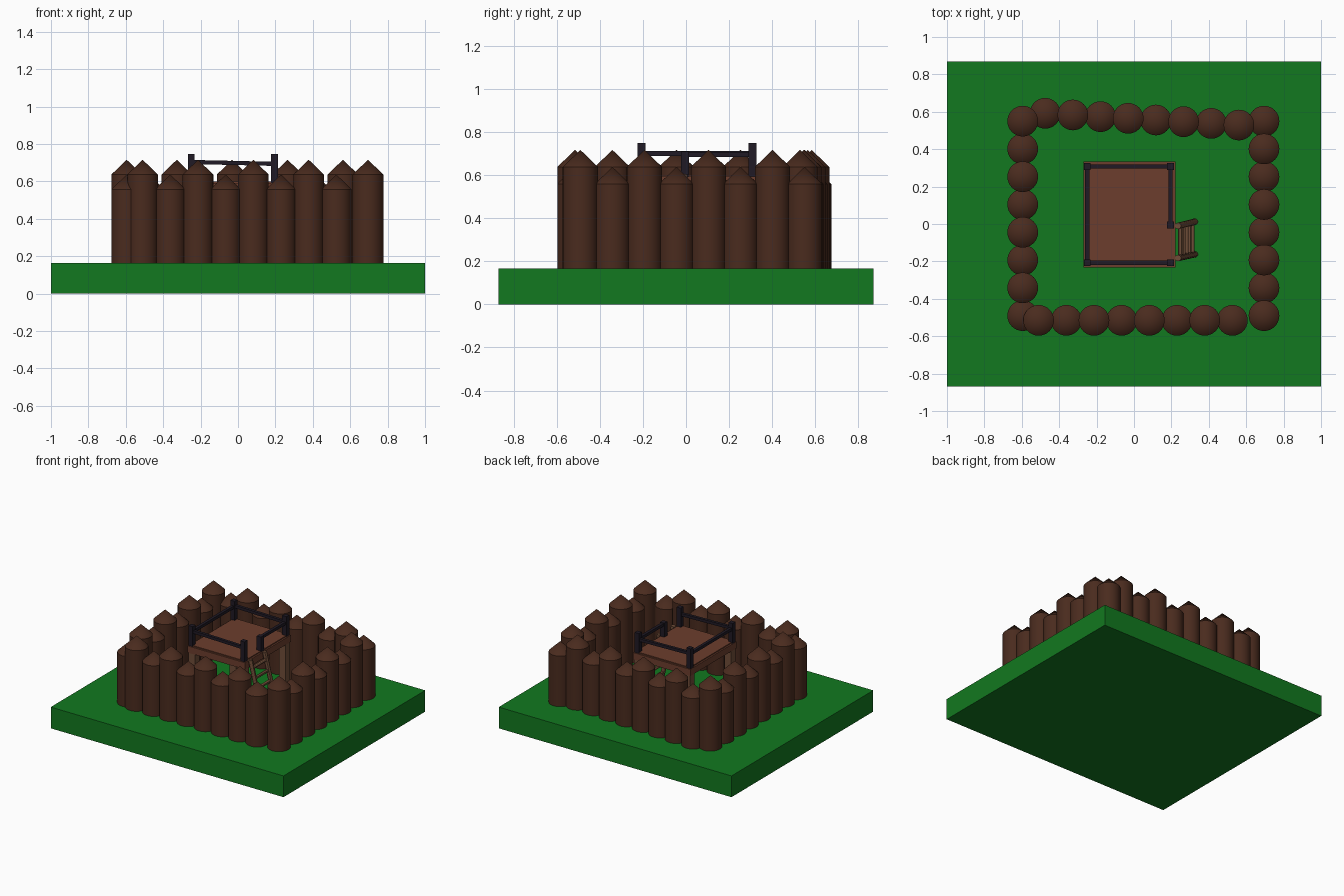
import bpy, bmesh
from mathutils import Vector, Matrix
from math import radians

if "Cube" in bpy.data.objects:
    bpy.data.objects.remove(bpy.data.objects["Cube"])

GROUND = 0.165


def material(name, rgb):
    m = bpy.data.materials.new(name)
    m.diffuse_color = (*rgb, 1)
    m.use_nodes = True
    m.node_tree.nodes["Principled BSDF"].inputs["Base Color"].default_value = m.diffuse_color
    return m


GRASS = material("grass", (0.006, 0.19, 0.014))
LOG = material("dark_log", (0.068, 0.024, 0.013))
DECK = material("deck_wood", (0.15, 0.048, 0.026))
TIMBER = material("timber", (0.16, 0.075, 0.04))
RAIL = material("dark_rail", (0.014, 0.01, 0.018))


def add_object(name, bm, mat, smooth=False):
    bmesh.ops.recalc_face_normals(bm, faces=bm.faces)
    me = bpy.data.meshes.new(name)
    bm.to_mesh(me)
    bm.free()
    me.materials.append(mat)
    ob = bpy.data.objects.new(name, me)
    bpy.context.collection.objects.link(ob)
    if smooth:
        bpy.ops.object.select_all(action='DESELECT')
        ob.select_set(True)
        bpy.context.view_layer.objects.active = ob
        bpy.ops.object.shade_smooth_by_angle(angle=radians(30))
    return ob


def box(name, lo, hi, mat):
    lo, hi = Vector(lo), Vector(hi)
    bm = bmesh.new()
    bmesh.ops.create_cube(bm, size=1, matrix=Matrix.Translation((lo + hi) / 2)
                          @ Matrix.Diagonal((*(hi - lo), 1)))
    return add_object(name, bm, mat)


def bar(name, a, b, width, mat, sides=4):
    """Square beam or round pole running from a to b."""
    a, b = Vector(a), Vector(b)
    rot = (b - a).to_track_quat('Z', 'Y').to_matrix().to_4x4()
    frame = Matrix.Translation((a + b) / 2) @ rot
    bm = bmesh.new()
    if sides == 4:
        bmesh.ops.create_cube(bm, size=1, matrix=frame
                              @ Matrix.Diagonal((width, width, (b - a).length, 1)))
    else:
        bmesh.ops.create_cone(bm, cap_ends=True, segments=sides, radius1=width / 2,
                              radius2=width / 2, depth=(b - a).length, matrix=frame)
    return add_object(name, bm, mat, sides > 4)


def stake(name, x, y, tall):
    """Upright log with a conical point."""
    r, n = 0.082, 32
    eave, tip = (0.637, 0.716) if tall else (0.558, 0.637)
    bm = bmesh.new()
    base = bmesh.ops.create_circle(bm, cap_ends=True, segments=n, radius=r,
                                   matrix=Matrix.Translation((x, y, GROUND - 0.01)))
    edges = list({e for v in base['verts'] for e in v.link_edges})
    ext = bmesh.ops.extrude_edge_only(bm, edges=edges)['geom']
    top = [g for g in ext if isinstance(g, bmesh.types.BMVert)]
    for v in top:
        v.co.z = eave
    peak = bm.verts.new((x, y, tip))
    for e in [g for g in ext if isinstance(g, bmesh.types.BMEdge)]:
        if e.verts[0] in top and e.verts[1] in top:
            bm.faces.new((*e.verts, peak))
    return add_object(name, bm, LOG, True)


# Grass base
box("grass_base", (-1, -0.87, 0), (1, 0.87, GROUND), GRASS)

# Palisade: alternating tall and short stakes on four sides
for i in range(8):
    y = -0.49 + i * 1.04 / 7 if i else -0.49
    stake("left_stake", -0.595, y, i % 2 == 1)
    stake("right_stake", 0.695, y, i % 2 == 0)
    stake("front_stake", -0.51 + i * 0.148, -0.515, i % 2 == 0)
    stake("back_stake", -0.475 + i * 0.148, 0.592 - i * 0.009, i % 2 == 1)

# Watch platform
X0, X1, Y0, Y1 = -0.27, 0.222, -0.232, 0.333
DECK_TOP = 0.6
box("platform_deck", (X0 + 0.012, Y0 + 0.012, 0.565), (X1 - 0.012, Y1 - 0.012, DECK_TOP), DECK)
e = 0.03
for y in (Y0, Y1 - e):
    box("platform_beam", (X0, y, 0.54), (X1, y + e, 0.592), DECK)
for x in (X0, X1 - e):
    box("platform_beam", (x, Y0 + e, 0.54), (x + e, Y1 - e, 0.592), DECK)

# Legs under the corners
w = 0.055
for x in (X0 + 0.005, X1 - w - 0.005):
    for y in (Y0 + 0.005, Y1 - w - 0.005):
        box("platform_leg", (x, y, GROUND - 0.01), (x + w, y + w, 0.57), TIMBER)

# Railing posts, with a shorter one at the ladder opening
PX0, PX1, PY0, PY1, GAP = -0.25, 0.195, -0.207, 0.308, -0.005
for x, y, z in ((PX0, PY0, 0.748), (PX1, PY0, 0.748), (PX0, PY1, 0.748),
                (PX1, PY1, 0.748), (PX1, GAP, 0.709)):
    bar("railing_post", (x, y, 0.59), (x, y, z), 0.036, RAIL)

# Handrails
Z = 0.694
bar("front_handrail", (PX0, PY0, 0.704), (PX1, PY0, Z), 0.022, RAIL)
bar("back_handrail", (PX0, PY1, 0.704), (PX1, PY1, Z), 0.022, RAIL)
bar("left_handrail", (PX0, PY0, 0.7), (PX0, PY1, 0.7), 0.022, RAIL)
bar("right_handrail", (PX1, GAP, Z), (PX1, PY1, Z), 0.022, RAIL)

# Leaning ladder
top = [Vector((0.235, y, 0.6)) for y in (-0.182, -0.01)]
foot = [Vector((0.325, y, GROUND)) for y in (-0.162, 0.012)]
for a, b in zip(top, foot):
    bar("ladder_side", a, b, 0.034, TIMBER, 12)
for i in range(5):
    t = 0.14 + i * 0.18
    bar("ladder_rung", top[0].lerp(foot[0], t), top[1].lerp(foot[1], t), 0.024, TIMBER, 12)
